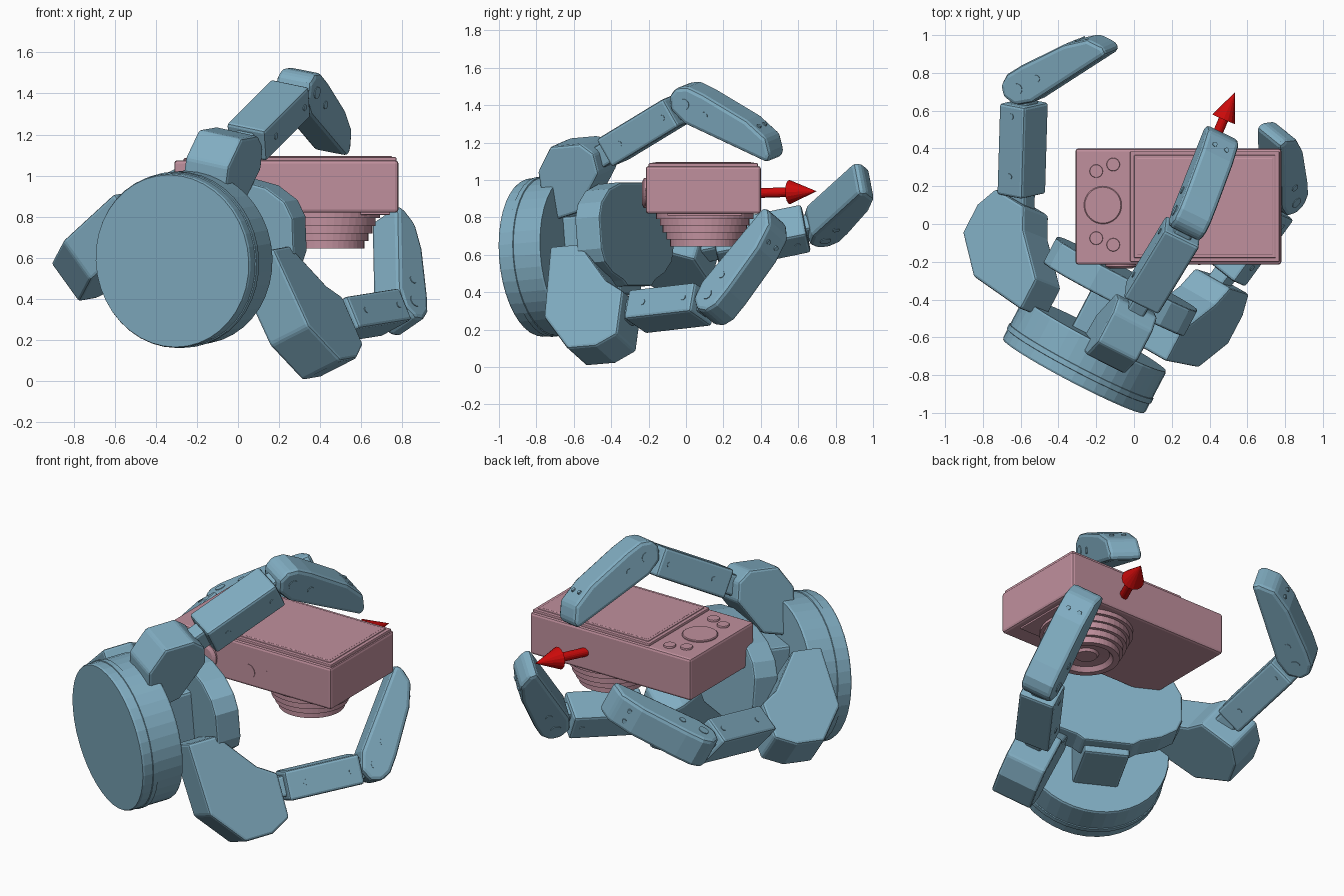
import bpy, bmesh, math
from mathutils import Vector as V

if "Cube" in bpy.data.objects:
    bpy.data.objects.remove(bpy.data.objects["Cube"])


def material(name, rgb):
    m = bpy.data.materials.new(name)
    m.diffuse_color = (*rgb, 1)
    m.use_nodes = True
    m.node_tree.nodes["Principled BSDF"].inputs["Base Color"].default_value = m.diffuse_color
    return m


BLUE = material("hand_blue", (0.22, 0.42, 0.54))
PINK = material("camera_pink", (0.53, 0.28, 0.34))
RED = material("arrow_red", (0.6, 0.003, 0.003))


def finish(name, bm, mat, bevel=0, segs=2):
    bmesh.ops.recalc_face_normals(bm, faces=bm.faces)
    me = bpy.data.meshes.new(name)
    bm.to_mesh(me)
    bm.free()
    ob = bpy.data.objects.new(name, me)
    bpy.context.collection.objects.link(ob)
    me.materials.append(mat)
    if bevel:
        b = ob.modifiers.new("bevel", "BEVEL")
        b.width, b.segments, b.limit_method = bevel, segs, "ANGLE"
        b.angle_limit = math.radians(35)
    return ob


def prism(name, pts, o, ex, ey, ez, lo, hi, mat=BLUE, bevel=0.015):
    """Outline in the ex/ey plane, extruded along ez from lo to hi."""
    bm = bmesh.new()
    f = bm.faces.new([bm.verts.new(o + ex * p[0] + ey * p[1] + ez * lo) for p in pts])
    r = bmesh.ops.extrude_face_region(bm, geom=[f])
    bmesh.ops.translate(bm, vec=ez * (hi - lo),
                        verts=[v for v in r["geom"] if isinstance(v, bmesh.types.BMVert)])
    return finish(name, bm, mat, bevel)


def rect(x0, x1, y0, y1):
    return [(x0, y0), (x1, y0), (x1, y1), (x0, y1)]


def turned(name, o, axis, profile, mat=BLUE, n=32):
    """Stepped round part: profile of (radius, height) along axis."""
    q = axis.to_track_quat("Z", "Y")
    bm = bmesh.new()
    rings = []
    for r, h in profile:
        rings.append([bm.verts.new(o + q @ V((max(r, 1e-4) * math.cos(2 * math.pi * i / n),
                                             max(r, 1e-4) * math.sin(2 * math.pi * i / n), h)))
                      for i in range(n)])
    for a, b in zip(rings, rings[1:]):
        for i in range(n):
            bm.faces.new((a[i], a[(i + 1) % n], b[(i + 1) % n], b[i]))
    bm.faces.new(rings[0])
    bm.faces.new(rings[-1])
    return finish(name, bm, mat)


X, Y, Z = V((1, 0, 0)), V((0, 1, 0)), V((0, 0, 1))
O = V((0, 0, 0))

# Camera body, screen and stepped lens
prism("camera_body", rect(-0.31, 0.78, -0.215, 0.40), O, X, Y, Z, 0.82, 1.075, PINK, 0.015)
for nm, k, h in (("screen_frame", 0, 1.09), ("screen_rim", 0.02, 1.095), ("screen", 0.035, 1.097)):
    prism(nm, rect(-0.02 + k, 0.77 - k, -0.20 + k, 0.385 - k), O, X, Y, Z, 1.06, h, PINK, 0.005)
lens = []
for i, r in enumerate((0.26, 0.24, 0.225, 0.205, 0.185)):
    lens += [(r, 0.83 - 0.037 * i), (r, 0.793 - 0.037 * i)]
lens += [(0.15, 0.645), (0.13, 0.67), (0.07, 0.675), (0.06, 0.66)]
turned("lens", V((0.43, 0.1, 0)), Z, lens, PINK, 40)
prism("lens_mount", rect(0.50, 0.74, -0.1, 0.3), O, X, Y, Z, 0.81, 0.83, PINK, 0.004)

# Camera buttons
for i, (x, y, r) in enumerate(((-0.165, 0.1, 0.1), (-0.2, 0.28, 0.035), (-0.11, 0.315, 0.035),
                               (-0.2, -0.075, 0.035), (-0.11, -0.11, 0.035))):
    turned(f"back_button_{i}", V((x, y, 1.065)), Z, [(r, 0), (r, 0.016), (r * 0.95, 0.02)], PINK)
turned("shutter_button", V((-0.07, -0.2, 0.93)), -Y, [(0.08, 0), (0.08, 0.025), (0.06, 0.035)], PINK)
turned("power_button", V((0.22, -0.2, 0.91)), -Y, [(0.045, 0), (0.045, 0.018)], PINK)
prism("side_slot", rect(0.338, 0.352, 0.91, 0.945), O, X, Z, Y, -0.218, -0.2, PINK, 0)

# Direction arrow
turned("arrow", V((0.40, 0.38, 0.93)), V((0.39, 0.92, 0.03)).normalized(),
       [(0.026, 0), (0.026, 0.19), (0.065, 0.19), (0, 0.345)], RED, 16)

# Palm: round base, pillar and rounded pad
A = V((0.46, 0.88, 0.08)).normalized()
U = V((A.y, -A.x, 0)).normalized()
W = U.cross(A)
base = V((-0.32, -0.805, 0.585))
turned("palm_base", base, A, [(0.42, 0), (0.425, 0.01), (0.425, 0.06), (0.43, 0.062),
                              (0.43, 0.09), (0.425, 0.092), (0.425, 0.24), (0.42, 0.25)], n=40)
half = [(0.14, -0.2), (0.18, -0.17), (0.3, -0.13), (0.39, -0.07), (0.42, 0.0), (0.42, 0.17),
        (0.38, 0.25), (0.28, 0.32), (0.14, 0.355)]
pad = half + [(-x, y) for x, y in reversed(half)]
prism("palm_pad", pad, base, U, W, A, 0.47, 0.62, bevel=0.012)
prism("palm_pillar", rect(-0.13, 0.13, -0.24, 0.2), base, U, W, A, 0.2, 0.56)

# Fingers: name, knuckle joint, middle joint, tip, outer height of knuckle
fingers = [("thumb", (-0.01, -0.48, 1.11), (0.30, 0.03, 1.42), (0.475, 0.49, 1.165), 0.11),
           ("left_finger", (-0.60, 0.05, 0.62), (-0.58, 0.73, 0.76), (-0.12, 0.98, 1.02), 0.2),
           ("right_finger", (0.42, -0.35, 0.285), (0.795, 0.165, 0.345), (0.76, 0.485, 0.77), 0.235)]
distal = [(-0.10, 0.0), (-0.08, 0.06), (-0.02, 0.095), (0.08, 0.1), (0.36, 0.09), (0.5, 0.055),
          (0.56, -0.02), (0.56, -0.065), (0.04, -0.1), (-0.06, -0.07)]
for nm, a, b, c, h in fingers:
    a, b, c = V(a), V(b), V(c)
    n = A.cross(c - b).normalized()
    r = A.cross(n)
    if r.dot(a - base) < 0:
        r = -r
    # Knuckle block rooted in the palm
    prof = [(h, -0.23), (h, -0.06), (h - 0.06, 0.06), (-0.08, 0.06), (-0.15, -0.05),
            (-0.38, -0.24), (-0.38, -0.42), (h - 0.2, -0.4)]
    if nm == "thumb":
        prof = [(h, -0.2), (h, -0.02), (h - 0.06, 0.05), (-0.06, 0.06), (-0.16, -0.02),
                (-0.26, -0.1), (-0.3, -0.3), (h - 0.13, -0.3)]
    prism(nm + "_knuckle", prof, a, r, A, n, -0.12, 0.12)
    # Inner link with narrow tongues at both joints
    d = (b - a).normalized()
    t = n.cross(d).normalized()
    m = d.cross(t)
    L = (b - a).length
    prism(nm + "_link", rect(0.11, L - 0.09, -0.085, 0.085), a, d, t, m, -0.105, 0.105)
    prism(nm + "_tongue", rect(0, L, -0.06, 0.06), a, d, t, m, -0.05, 0.05)
    for s in (0.22, L - 0.15):
        turned(nm + "_link_bolt", a + d * s, m, [(0.016, -0.109), (0.016, 0.109)], n=12)
    # Outer link, bulging away from the grasp
    e = (c - b).normalized()
    p = ((b - a) - e * (b - a).dot(e)).normalized()
    q = e.cross(p)
    prism(nm + "_tip", distal, b, e, p, q, -0.095, 0.095, bevel=0.025)
    turned(nm + "_joint_pin", b, q, [(0.03, -0.099), (0.03, 0.099)], n=16)
    turned(nm + "_tip_bolt", b + e * 0.13, q, [(0.02, -0.099), (0.02, 0.099)], n=12)
    for s in (-0.035, 0.035):
        turned(nm + "_tip_screw", b + e * 0.42 + q * s + p * 0.065, p, [(0.013, 0), (0.013, 0.018)], n=10)
